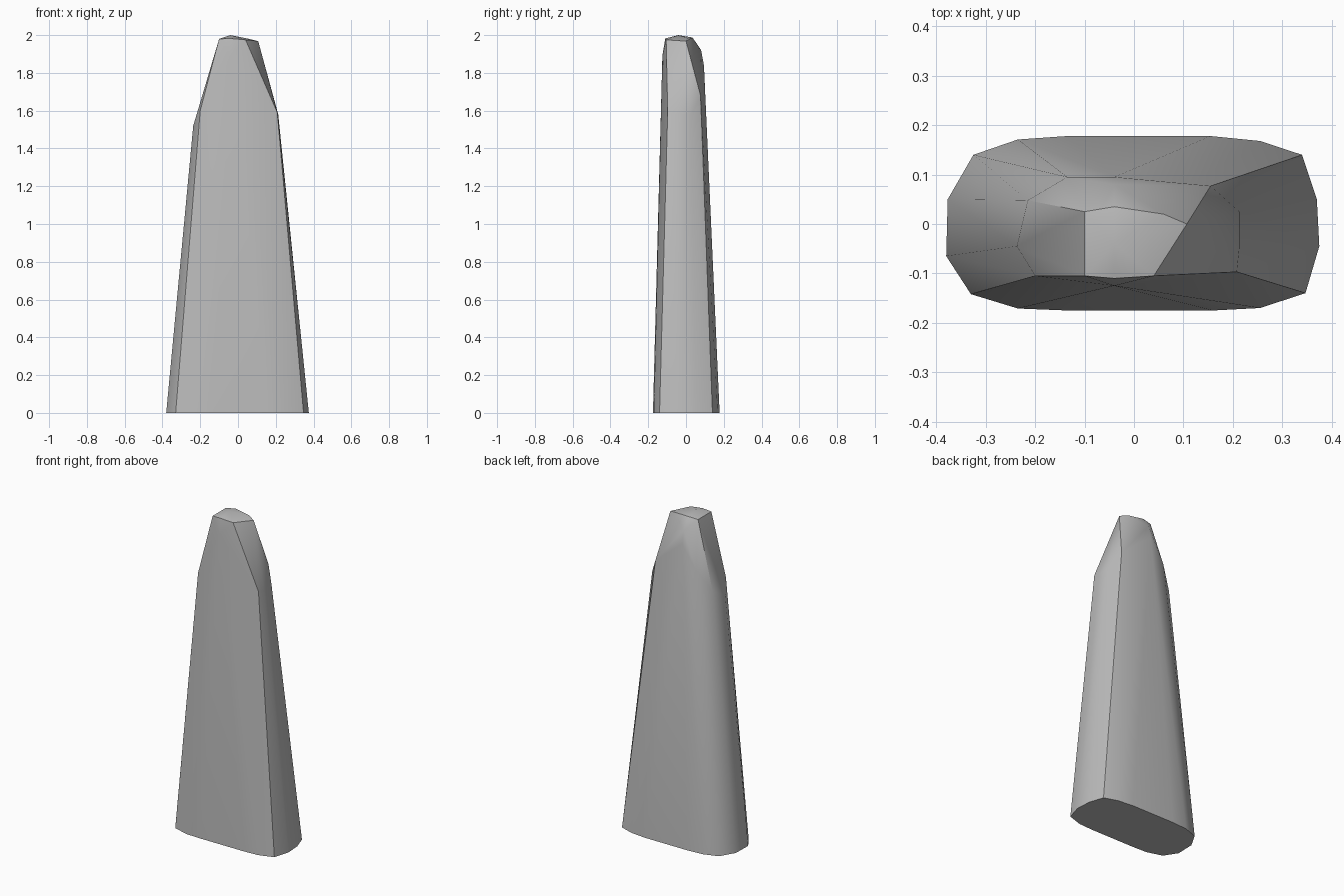
import bpy, bmesh, math

cube = bpy.data.objects.get("Cube")
if cube:
    bpy.data.objects.remove(cube, do_unlink=True)

# Stone colour
stone = bpy.data.materials.new("stone grey")
stone.use_nodes = True
grey = (0.5, 0.5, 0.5, 1)
stone.diffuse_color = grey
bsdf = stone.node_tree.nodes["Principled BSDF"]
bsdf.inputs["Base Color"].default_value = grey
bsdf.inputs["Roughness"].default_value = 0.8

# Rounded oblong footprint
foot = [(.375, -.045), (.37, .05), (.34, .14), (.255, .168), (.155, .178),
        (-.135, .178), (-.235, .171), (-.325, .14), (-.377, .05),
        (-.38, -.065), (-.33, -.142), (-.235, -.171), (-.135, -.175),
        (.16, -.175), (.255, -.17), (.347, -.14)]

# Uneven shoulder where the sides begin to taper faster
shoulder = [(.213, -.05, 1.58), (.213, .025, 1.58), (.155, .077, 1.68),
            (-.04, .095, 1.84), (-.135, .095, 1.7), (-.215, .048, 1.58),
            (-.237, -.045, 1.52), (-.2, -.105, 1.6), (-.04, -.125, 1.89),
            (.208, -.097, 1.59)]

# Worn tip
tip = [(-.04, .08, 1.92), (-.1, .025, 1.98), (-.1, -.105, 1.98),
       (-.04, -.11, 1.982), (.04, -.105, 1.975), (.107, 0, 1.968),
       (.06, .02, 1.98), (-.04, .035, 1.987), (-.04, -.04, 2)]

# Chipped standing stone wrapped around the three outlines
bm = bmesh.new()
for point in [(x, y, 0) for x, y in foot] + shoulder + tip:
    bm.verts.new(point)
hull = bmesh.ops.convex_hull(bm, input=bm.verts[:])
unused = {v for v in hull["geom_interior"] + hull["geom_unused"]
          if isinstance(v, bmesh.types.BMVert)}
bmesh.ops.delete(bm, geom=list(unused), context="VERTS")
bmesh.ops.dissolve_limit(bm, angle_limit=math.radians(1),
                         verts=bm.verts[:], edges=bm.edges[:])
bmesh.ops.recalc_face_normals(bm, faces=bm.faces[:])
mesh = bpy.data.meshes.new("standing_stone")
bm.to_mesh(mesh)
bm.free()
mesh.materials.append(stone)
obj = bpy.data.objects.new("standing_stone", mesh)
bpy.context.collection.objects.link(obj)

# Smooth facets with crisp corners
bpy.ops.object.select_all(action="DESELECT")
obj.select_set(True)
bpy.context.view_layer.objects.active = obj
bpy.ops.object.shade_smooth_by_angle(angle=math.radians(30))
